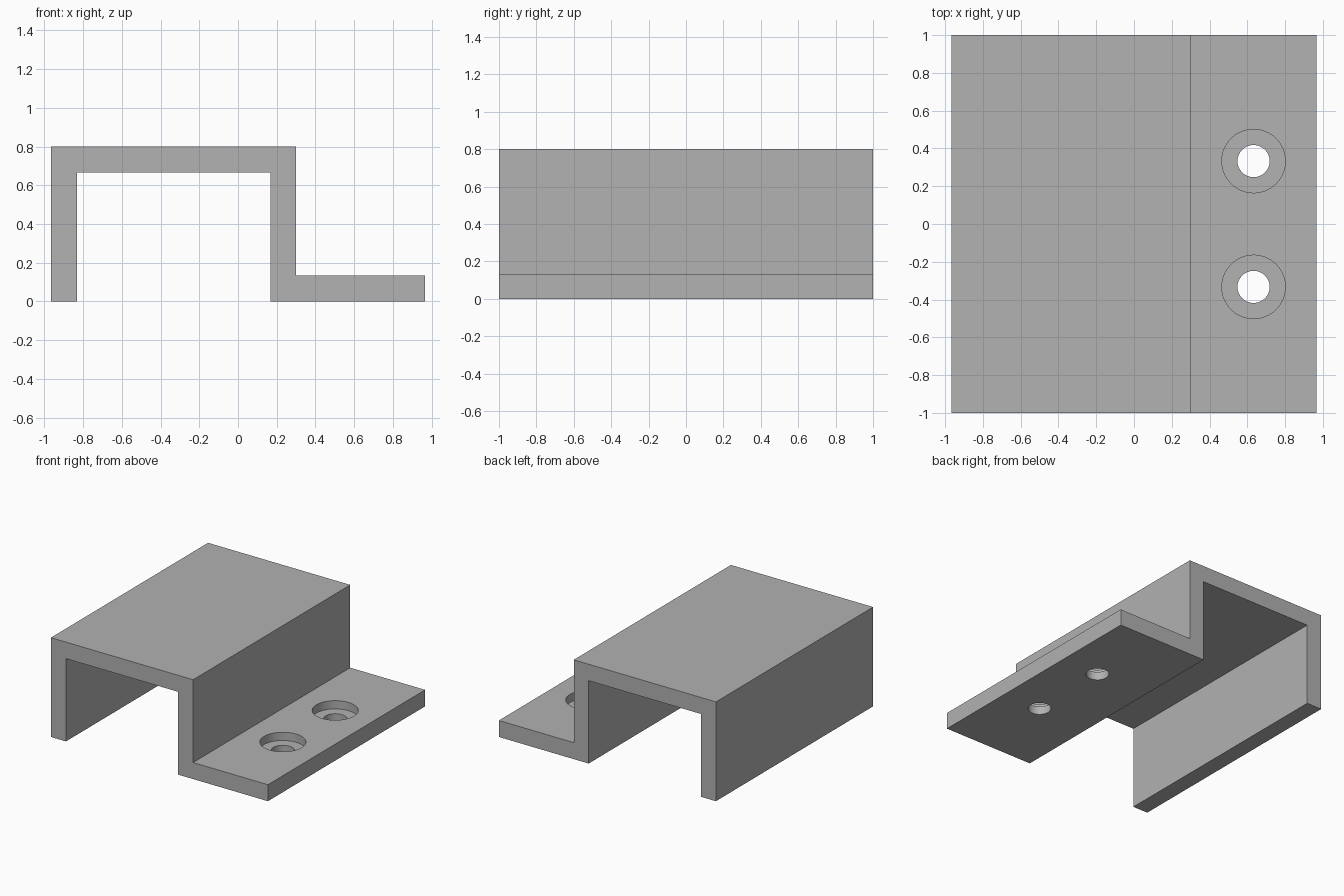
import bpy
import bmesh

cube = bpy.data.objects.get("Cube")
if cube:
    bpy.data.objects.remove(cube, do_unlink=True)

HALF_LENGTH = 1.0
WALL = 0.133
HOLE_X, HOLE_Y = 0.633, 0.333

grey = bpy.data.materials.new("plain grey")
grey.use_nodes = True
colour = (0.445, 0.445, 0.445, 1)
grey.diffuse_color = colour
grey.node_tree.nodes["Principled BSDF"].inputs["Base Color"].default_value = colour


def add_object(name, bm):
    bmesh.ops.recalc_face_normals(bm, faces=bm.faces)
    mesh = bpy.data.meshes.new(name)
    bm.to_mesh(mesh)
    bm.free()
    mesh.materials.append(grey)
    obj = bpy.data.objects.new(name, mesh)
    bpy.context.collection.objects.link(obj)
    return obj


def extrude_profile(name, points):
    bm = bmesh.new()
    face = bm.faces.new([bm.verts.new((x, -HALF_LENGTH, z)) for x, z in points])
    result = bmesh.ops.extrude_face_region(bm, geom=[face])
    verts = [v for v in result["geom"] if isinstance(v, bmesh.types.BMVert)]
    bmesh.ops.translate(bm, verts=verts, vec=(0, 2 * HALF_LENGTH, 0))
    return add_object(name, bm)


def cut_hole(target, y, radius, bottom, top):
    bpy.ops.mesh.primitive_cylinder_add(
        vertices=64, radius=radius, depth=top - bottom,
        location=(HOLE_X, y, (top + bottom) / 2))
    cutter = bpy.context.object
    cutter.name = "hole_cutter"
    cutter.hide_render = True
    cutter.data.materials.append(grey)
    mod = target.modifiers.new("hole", "BOOLEAN")
    mod.operation = "DIFFERENCE"
    mod.solver = "EXACT"
    mod.object = cutter
    bpy.context.view_layer.objects.active = target
    bpy.ops.object.modifier_apply(modifier=mod.name)
    bpy.data.objects.remove(cutter, do_unlink=True)


# Channel with a side flange, as one extruded section
left, inner_left, inner_right, step, right = -0.967, -0.833, 0.167, 0.3, 0.967
height = 0.8
bracket = extrude_profile("bracket", [
    (left, 0), (left, height), (step, height), (step, WALL),
    (right, WALL), (right, 0), (inner_right, 0),
    (inner_right, height - WALL), (inner_left, height - WALL), (inner_left, 0),
])

# Two counterbored screw holes through the flange
for side in (-1, 1):
    cut_hole(bracket, side * HOLE_Y, 0.168, WALL / 2, 0.3)
    cut_hole(bracket, side * HOLE_Y, 0.085, -0.1, 0.3)

# Smooth hole walls with crisp edges
bpy.ops.object.select_all(action="DESELECT")
bracket.select_set(True)
bpy.context.view_layer.objects.active = bracket
bpy.ops.object.shade_smooth_by_angle()
